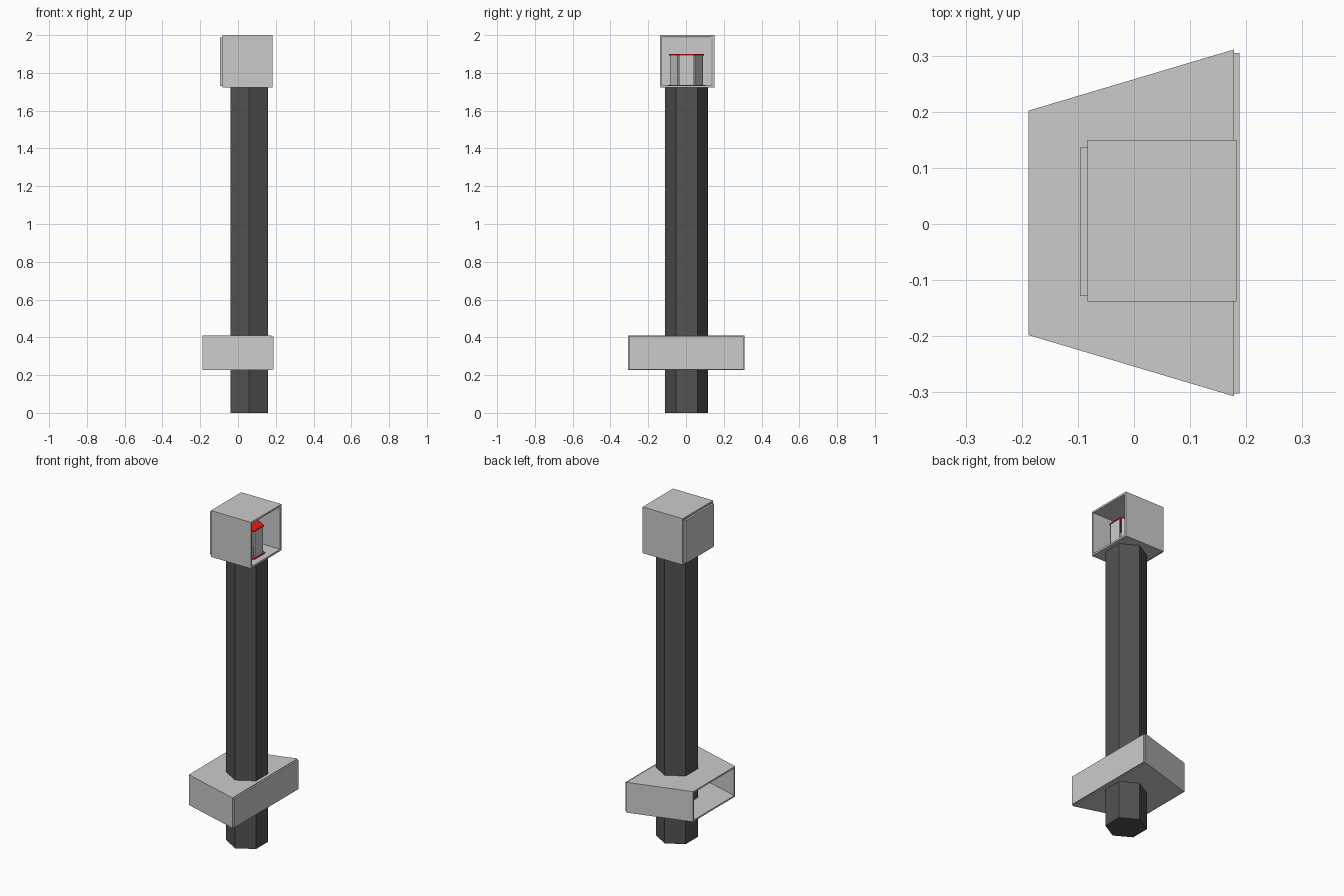
import bpy, bmesh, math

if "Cube" in bpy.data.objects:
    bpy.data.objects.remove(bpy.data.objects["Cube"])


def material(name, rgb):
    m = bpy.data.materials.new(name)
    m.diffuse_color = (*rgb, 1)
    m.use_nodes = True
    m.node_tree.nodes["Principled BSDF"].inputs["Base Color"].default_value = m.diffuse_color
    return m


dark = material("dark_post", (0.085, 0.085, 0.085))
red = material("red_cap", (0.8, 0.01, 0.01))


def finish(name, bm, mat=None):
    bmesh.ops.recalc_face_normals(bm, faces=bm.faces)
    me = bpy.data.meshes.new(name)
    bm.to_mesh(me)
    bm.free()
    ob = bpy.data.objects.new(name, me)
    bpy.context.collection.objects.link(ob)
    if mat:
        me.materials.append(mat)
    return ob


def hex_prism(name, r, z0, z1, mat):
    # six-sided prism with corners pointing along y
    bpy.ops.mesh.primitive_cylinder_add(
        vertices=6, radius=r, depth=z1 - z0, location=(CX, CY, (z0 + z1) / 2))
    ob = bpy.context.object
    ob.name = name
    ob.data.materials.append(mat)
    return ob


def box(name, x, y, z, rot=0.0):
    # box from (min, max) ranges
    bpy.ops.mesh.primitive_cube_add(
        size=1, location=[sum(r) / 2 for r in (x, y, z)])
    ob = bpy.context.object
    ob.name = name
    ob.scale = [r[1] - r[0] for r in (x, y, z)]
    return ob


def sleeve(name, x0, x1, half0, half1, cy, z0, z1, t):
    # thin-walled rectangular tube along x, half-width going half0 -> half1
    bm = bmesh.new()
    rings = []
    for x, h, inset in ((x0, half0, 0), (x1, half1, 0), (x1, half1, t), (x0, half0, t)):
        h, a, b = h - inset, z0 + inset, z1 - inset
        rings.append([bm.verts.new((x, cy + y, z))
                      for y, z in ((-h, a), (h, a), (h, b), (-h, b))])
    for i in range(4):
        p, q = rings[i], rings[(i + 1) % 4]
        for j in range(4):
            k = (j + 1) % 4
            bm.faces.new((p[j], p[k], q[k], q[j]))
    return finish(name, bm)


CX, CY = 0.059, 0.003

# main post
hex_prism("post", 0.1145, 0, 1.725, dark)

# head housing, open on the right, with back plate
sleeve("head_housing", -0.083, 0.183, 0.144, 0.144, 0.006, 1.722, 2.0, 0.011)
box("head_back_plate", (-0.096, -0.083), (-0.128, 0.136), (1.73, 1.987))

# lower flared tray, open on the left, with end plate
sleeve("tray", -0.188, 0.178, 0.20, 0.309, 0.002, 0.227, 0.409, 0.009)
box("tray_end_plate", (0.178, 0.188), (-0.302, 0.305), (0.231, 0.405))

# lamp inside the head: red base and lid with six upright panels
hex_prism("lamp_base", 0.1, 1.728, 1.736, red)
hex_prism("lamp_lid", 0.0925, 1.893, 1.9, red)
for i in range(6):
    a = i * math.pi / 3
    d = 0.074
    p = box("lamp_panel", (-0.004, 0.004), (-0.038, 0.038), (1.736, 1.893))
    p.location.x = CX + d * math.cos(a)
    p.location.y = CY + d * math.sin(a)
    p.rotation_euler.z = a
